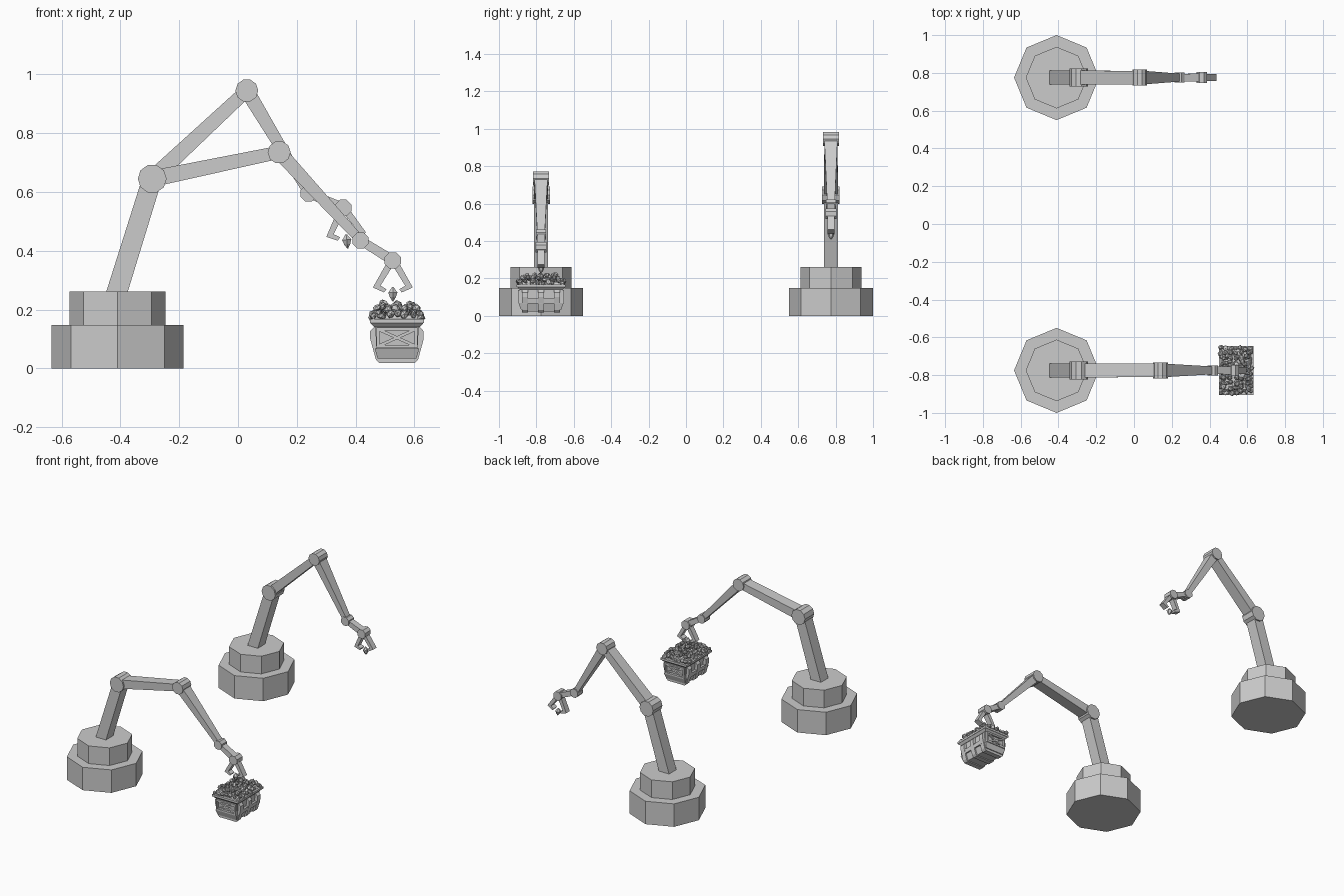
import bpy, bmesh, math, random
from mathutils import Vector, Matrix

random.seed(4)
cube = bpy.data.objects.get("Cube")
if cube:
    bpy.data.objects.remove(cube, do_unlink=True)

grey = bpy.data.materials.new("plain_grey")
grey.use_nodes = True
grey.diffuse_color = (0.6, 0.6, 0.6, 1)
grey.node_tree.nodes["Principled BSDF"].inputs["Base Color"].default_value = (0.6, 0.6, 0.6, 1)


def finish(name, bm):
    bmesh.ops.recalc_face_normals(bm, faces=bm.faces)
    mesh = bpy.data.meshes.new(name)
    bm.to_mesh(mesh)
    bm.free()
    mesh.materials.append(grey)
    obj = bpy.data.objects.new(name, mesh)
    bpy.context.collection.objects.link(obj)
    return obj


def drum(name, center, radius, depth, sides, turn=0.0, along_y=False):
    bm = bmesh.new()
    bmesh.ops.create_cone(bm, cap_ends=True, segments=sides, radius1=radius, radius2=radius, depth=depth)
    spin = Matrix.Rotation(turn, 4, 'Z')
    if along_y:
        spin = Matrix.Rotation(math.pi / 2, 4, 'X') @ spin
    bm.transform(Matrix.Translation(center) @ spin)
    return finish(name, bm)


def prism(name, outline, y, depth):
    """Extrude an x-z outline along y, centred on y."""
    bm = bmesh.new()
    face = bm.faces.new([bm.verts.new((x, y - depth / 2, z)) for x, z in outline])
    out = bmesh.ops.extrude_face_region(bm, geom=[face])
    moved = [v for v in out["geom"] if isinstance(v, bmesh.types.BMVert)]
    bmesh.ops.translate(bm, vec=(0, depth, 0), verts=moved)
    return finish(name, bm)


def beam(name, start, end, y, heights, depths):
    """Tapered box between two x-z points."""
    a, b = Vector(start), Vector(end)
    along = (b - a).normalized()
    side = Vector((-along.y, along.x))
    bm = bmesh.new()
    bmesh.ops.create_cube(bm, size=1)
    for v in bm.verts:
        i = int(v.co.x > 0)
        p = (a, b)[i] + side * v.co.z * heights[i]
        v.co = (p.x, y + v.co.y * depths[i], p.y)
    return finish(name, bm)


def frustum(name, x, y, bottom, top):
    """Rectangular block; bottom and top are (z, half_x, half_y)."""
    bm = bmesh.new()
    bmesh.ops.create_cube(bm, size=2)
    for v in bm.verts:
        z, hx, hy = top if v.co.z > 0 else bottom
        v.co = (x + v.co.x * hx, y + v.co.y * hy, z)
    return finish(name, bm)


def gripper(tag, wrist, y, tilt):
    # Two hooked fingers and a pointed bit hanging from the wrist
    c, s = math.cos(tilt), math.sin(tilt)

    def place(x, z):
        return wrist[0] + x * c - z * s, wrist[1] + x * s + z * c

    finger = [(.024, -.014), (.068, -.092), (.03, -.109), (.022, -.098), (.042, -.086), (.004, -.025)]
    for side, label in ((1, "left"), (-1, "right")):
        prism(f"{tag}_finger_{label}", [place(side * x, z) for x, z in finger], y, .036)
    bm = bmesh.new()
    for z, r_low, r_high, h in ((-.1, .018, .003, .018), (-.117, .012, .018, .016), (-.132, .002, .012, .014)):
        px, pz = place(0, z)
        bmesh.ops.create_cone(bm, cap_ends=True, segments=6, radius1=r_low, radius2=r_high, depth=h,
                              matrix=Matrix.Translation((px, y, pz)) @ Matrix.Rotation(-tilt, 4, 'Y'))
    finish(f"{tag}_bit", bm)


def robot_arm(tag, y, elbow, knuckle, wrist, tilt):
    foot, shoulder = (-.415, .25), (-.292, .645)
    drum(f"{tag}_base", (-.41, y, .074), .225, .148, 8)
    drum(f"{tag}_pedestal", (-.41, y, .2), .163, .124, 8)
    # Links
    beam(f"{tag}_lower_link", foot, shoulder, y, (.07, .066), (.075, .075))
    beam(f"{tag}_upper_link", shoulder, elbow, y, (.056, .044), (.075, .07))
    beam(f"{tag}_forearm", elbow, knuckle, y, (.05, .03), (.072, .04))
    beam(f"{tag}_wrist_link", knuckle, wrist, y, (.03, .034), (.04, .042))
    # Pivot drums
    for part, p, r, depth, sides in (("shoulder", shoulder, .049, .094, 10), ("elbow", elbow, .039, .086, 10),
                                     ("knuckle", knuckle, .029, .054, 8), ("wrist", wrist, .03, .058, 8)):
        drum(f"{tag}_{part}_joint", (p[0], y, p[1]), r, depth, sides, math.pi / sides, True)
    gripper(tag, wrist, y, tilt)


robot_arm("front_arm", -.775, (.14, .735), (.417, .435), (.527, .367), 0)
robot_arm("back_arm", .775, (.03, .945), (.24, .595), (.358, .546), .11)

# Ore bin body and rim
bx, by = .541, -.775
frustum("bin_lower_hull", bx, by, (.024, .058, .092), (.068, .074, .112))
frustum("bin_upper_hull", bx, by, (.066, .07, .108), (.142, .074, .114))
frustum("bin_rim_taper", bx, by, (.14, .077, .115), (.155, .091, .129))
frustum("bin_rim", bx, by, (.154, .092, .13), (.167, .092, .13))

# Ribs wrapping under the bin, with rails between them
half = [(.078, .14), (.091, .126), (.091, .1), (.072, .03), (.06, .018)]
rib = [(bx + x, z) for x, z in half] + [(bx - x, z) for x, z in reversed(half)]
for i in (-1, 0, 1):
    prism(f"bin_rib_{i + 2}", rib, by + i * .086, .032)
frustum("bin_side_rail", bx, by, (.066, .082, .1), (.092, .086, .1))

# Framed cross bracing on both ends
for sign, label in ((-1, "front"), (1, "back")):
    y = by + sign * .114
    for k, (a, b) in enumerate((((-.07, .074), (.07, .074)), ((-.07, .134), (.07, .134)),
                                ((-.065, .07), (-.065, .138)), ((.065, .07), (.065, .138)))):
        beam(f"bin_{label}_frame_{k + 1}", (bx + a[0], a[1]), (bx + b[0], b[1]), y, (.01, .01), (.02, .02))
    for s in (-1, 1):
        beam(f"bin_{label}_brace_{'rise' if s > 0 else 'fall'}", (bx - .06, .104 - s * .027),
             (bx + .06, .104 + s * .027), y, (.01, .01), (.014, .014))
    frustum(f"bin_{label}_ledge", bx, by + sign * .1, (.034, .066, .008), (.068, .076, .02))

# Heap of faceted ore lumps
frustum("ore_bed", bx, by, (.16, .084, .12), (.182, .07, .1))
ore = bmesh.new()
for layer, (nx, ny, z) in enumerate(((7, 10, .178), (5, 8, .198), (3, 5, .214))):
    reach = 1 - .2 * layer
    for i in range(nx):
        for j in range(ny):
            px = bx + reach * .078 * (2 * i / (nx - 1) - 1) + random.uniform(-.006, .006)
            py = by + reach * .115 * (2 * j / (ny - 1) - 1) + random.uniform(-.008, .008)
            pz = z + random.uniform(-.008, .01)
            scale = Matrix.Diagonal([random.uniform(.7, 1.25) for _ in range(3)] + [1])
            turn = Matrix.Rotation(random.uniform(0, 6), 4, Vector((random.random(), random.random(), 1)))
            bmesh.ops.create_icosphere(ore, subdivisions=1, radius=.014,
                                       matrix=Matrix.Translation((px, py, pz)) @ turn @ scale)
finish("ore_heap", ore)
